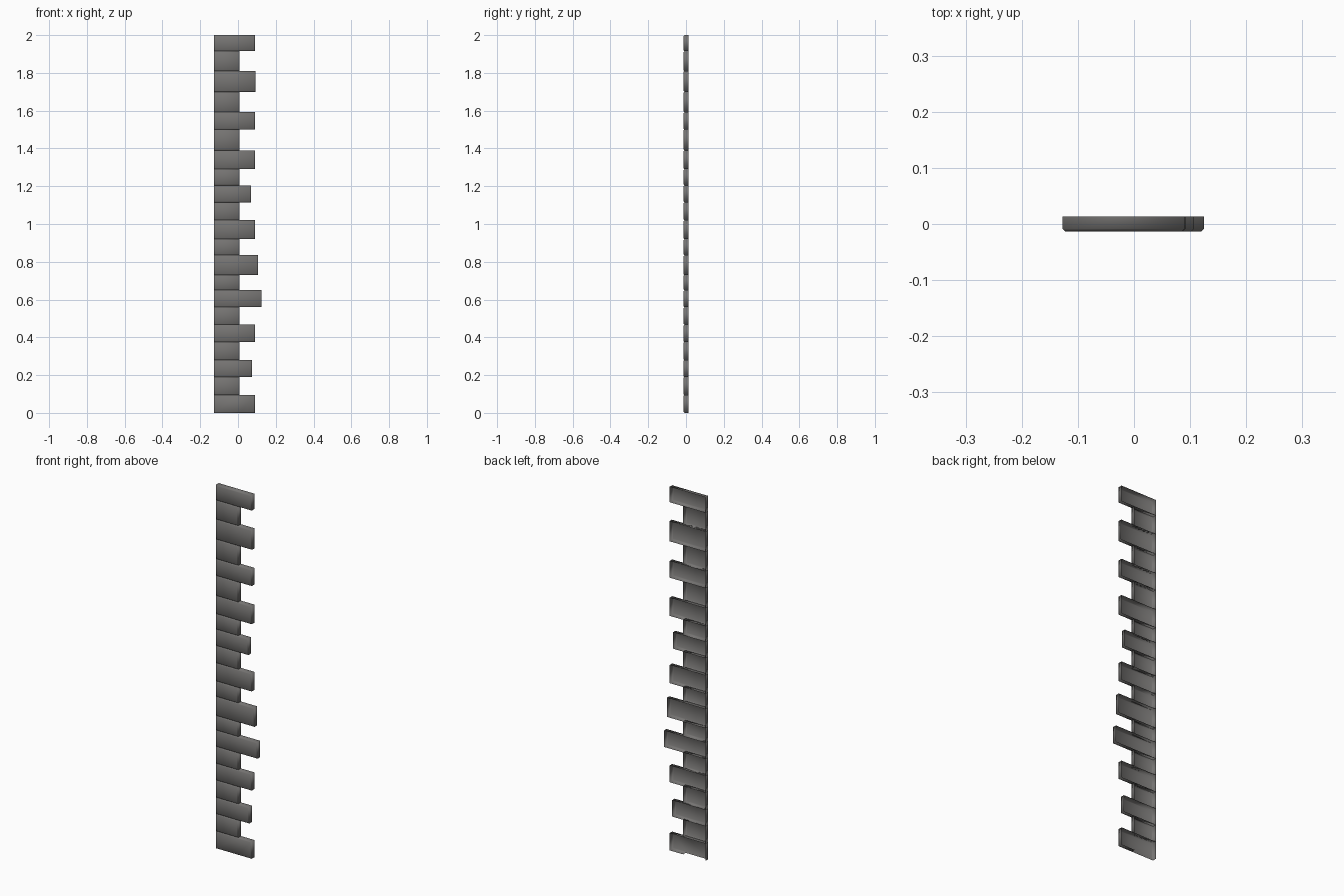
import bpy, bmesh

if "Cube" in bpy.data.objects:
    bpy.data.objects.remove(bpy.data.objects["Cube"])

LEFT, SHORT = -0.127, 0.008      # left edge, right end of short stones
FRONT, BACK, CH = -0.0135, 0.0135, 0.005

stone = bpy.data.materials.new("grey stone")
stone.diffuse_color = (0.18, 0.175, 0.17, 1)
stone.use_nodes = True
stone.node_tree.nodes["Principled BSDF"].inputs["Base Color"].default_value = stone.diffuse_color

# long stones: bottom, top, right end
LONG = [(0, .095, .09), (.19, .28, .075), (.375, .467, .09), (.56, .65, .125),
        (.73, .835, .107), (.92, 1.02, .09), (1.115, 1.205, .07),
        (1.29, 1.39, .09), (1.50, 1.592, .09), (1.70, 1.81, .092), (1.915, 2.0, .09)]


def block(name, z0, z1, right, open_bottom=False):
    """Hollow, open-backed stone with a chamfered face."""
    bm = bmesh.new()

    def ring(y, d):
        return [bm.verts.new((x, y, z)) for x, z in
                ((LEFT + d, z0 + d), (right - d, z0 + d), (right - d, z1 - d), (LEFT + d, z1 - d))]
    rings = [ring(BACK, 0), ring(FRONT + CH, 0), ring(FRONT, CH)]
    for a, b in zip(rings, rings[1:]):
        for i in range(4):
            j = (i + 1) % 4
            bm.faces.new((a[i], a[j], b[j], b[i]))
    bm.faces.new(rings[-1])
    bmesh.ops.recalc_face_normals(bm, faces=bm.faces)
    front = max(bm.faces, key=lambda f: f.calc_area())
    if front.normal.y > 0:
        bmesh.ops.reverse_faces(bm, faces=bm.faces)
    if open_bottom:
        # underside is left open beneath the common column
        bmesh.ops.bisect_plane(bm, geom=bm.verts[:] + bm.edges[:] + bm.faces[:],
                               plane_co=(SHORT, 0, 0), plane_no=(1, 0, 0))
        gone = [f for f in bm.faces if f.normal.z < -.9 and f.calc_center_median().x < SHORT]
        bmesh.ops.delete(bm, geom=gone, context='FACES')
    for f in bm.faces:
        f.smooth = True
    me = bpy.data.meshes.new(name)
    bm.to_mesh(me)
    bm.free()
    me.materials.append(stone)
    bpy.context.collection.objects.link(bpy.data.objects.new(name, me))


# projecting stones
for i, (z0, z1, right) in enumerate(LONG):
    block(f"long_stone_{i + 1}", z0, z1, right, i == 0)
# short stones filling the gaps
for i, (lower, upper) in enumerate(zip(LONG, LONG[1:])):
    block(f"short_stone_{i + 1}", lower[1], upper[0], SHORT)
